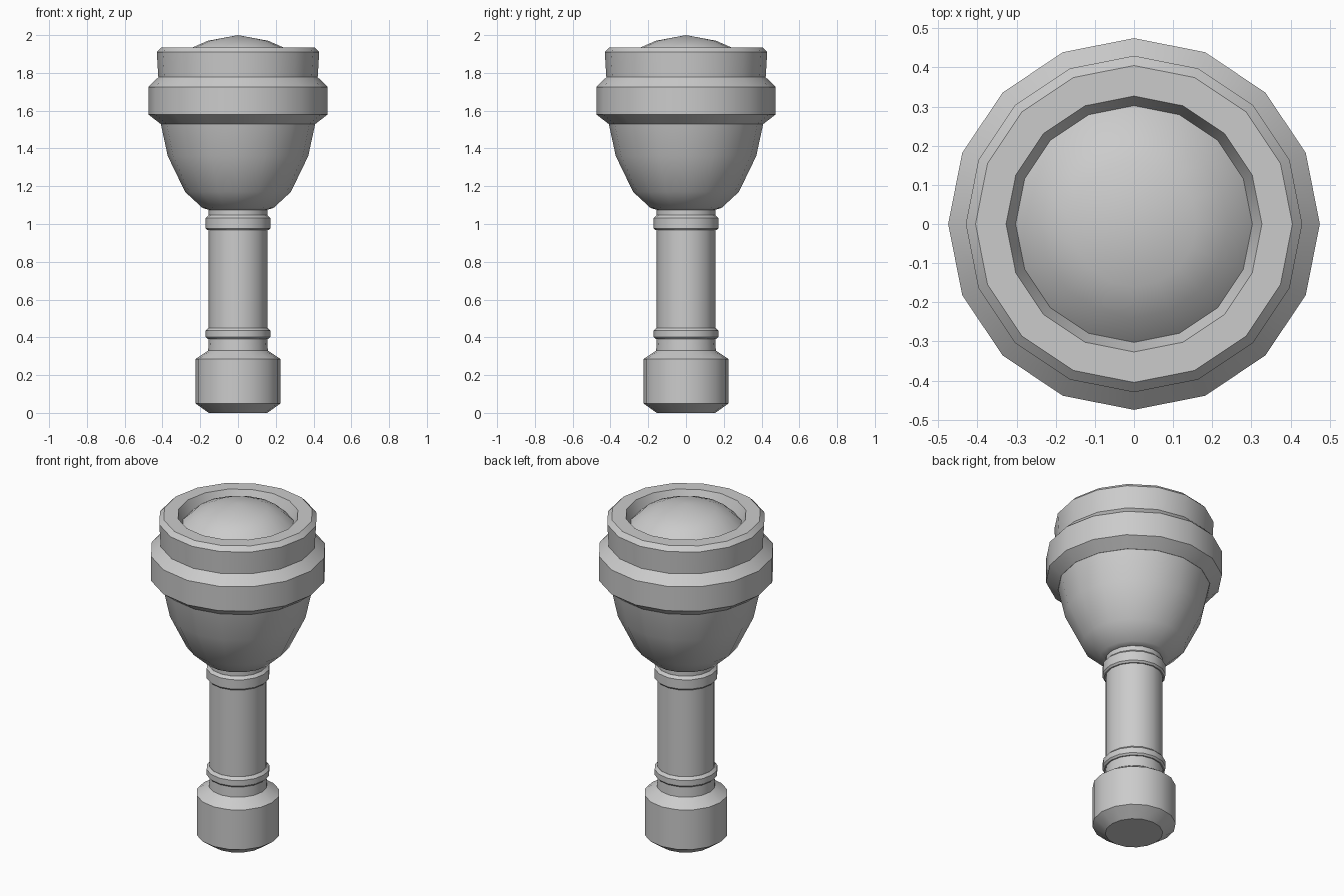
import bpy, bmesh, math

if "Cube" in bpy.data.objects:
    bpy.data.objects.remove(bpy.data.objects["Cube"])

SIDES = 16
grey = bpy.data.materials.new("light grey")
grey.diffuse_color = (0.6, 0.6, 0.6, 1)
grey.use_nodes = True
grey.node_tree.nodes["Principled BSDF"].inputs["Base Color"].default_value = grey.diffuse_color


def lathe(name, profile, angle=29):
    """Spin (radius, z) points around z; radius 0 becomes a pole."""
    bm = bmesh.new()
    rings = []
    for r, z in profile:
        if r == 0:
            rings.append([bm.verts.new((0, 0, z))] * SIDES)
        else:
            rings.append([bm.verts.new((r * math.cos(2 * math.pi * i / SIDES),
                                        r * math.sin(2 * math.pi * i / SIDES), z))
                          for i in range(SIDES)])
    for a, b in zip(rings, rings[1:]):
        for i in range(SIDES):
            j = (i + 1) % SIDES
            bm.faces.new(list(dict.fromkeys((a[i], a[j], b[j], b[i]))))
    bmesh.ops.recalc_face_normals(bm, faces=bm.faces)
    me = bpy.data.meshes.new(name)
    bm.to_mesh(me)
    bm.free()
    me.materials.append(grey)
    ob = bpy.data.objects.new(name, me)
    bpy.context.collection.objects.link(ob)
    bpy.ops.object.select_all(action='DESELECT')
    ob.select_set(True)
    bpy.context.view_layer.objects.active = ob
    bpy.ops.object.shade_smooth_by_angle(angle=math.radians(angle))
    return ob


# Pommel at the foot
lathe("pommel", [(0, 0), (0.155, 0), (0.225, 0.05), (0.225, 0.285),
                 (0.158, 0.33), (0.155, 0.395), (0, 0.395)])

# Grip shaft
lathe("grip", [(0, 0.38), (0.155, 0.38), (0.155, 1.09), (0, 1.09)])

# Grip rings
for name, z0, z1 in (("lower_ring", 0.392, 0.45), ("upper_ring", 0.967, 1.047)):
    lathe(name, [(0.15, z0), (0.162, z0), (0.171, z0 + 0.01),
                 (0.171, z1 - 0.015), (0.156, z1), (0.15, z1)])

# Rounded bowl of the head
lathe("bowl", [(0, 1.075), (0.155, 1.075), (0.188, 1.085), (0.28, 1.17),
               (0.372, 1.36), (0.411, 1.54), (0, 1.54)], 40)

# Stepped collar with recessed rim
lathe("collar", [(0, 1.53), (0.41, 1.53), (0.475, 1.58), (0.475, 1.725),
                 (0.422, 1.777), (0.43, 1.91), (0.405, 1.935),
                 (0.327, 1.935), (0.30, 1.87), (0, 1.87)])

# Lens dome
lathe("lens", [(0.303, 1.875), (0.24, 1.935), (0.16, 1.97), (0, 2.0)], 40)
